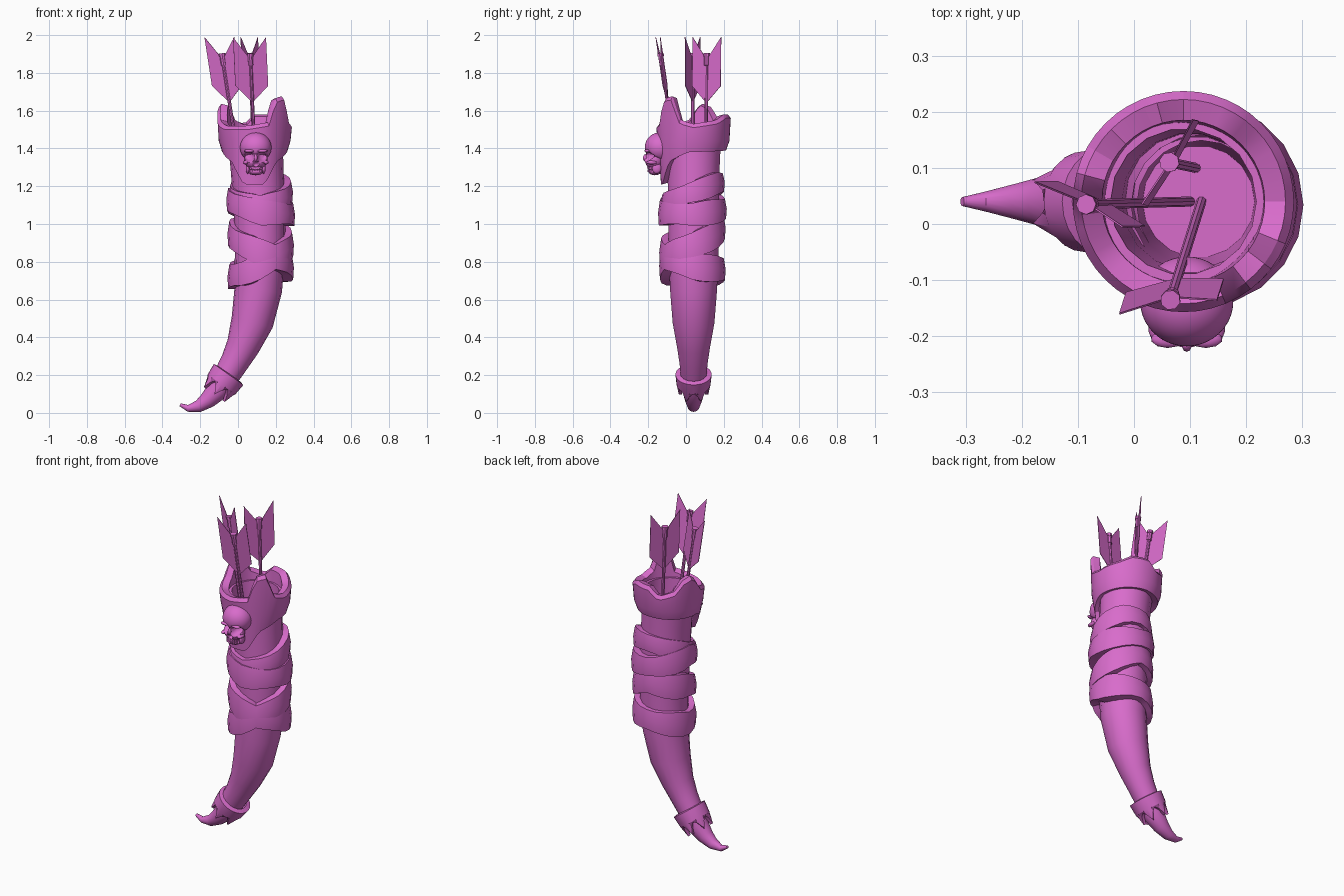
import bpy, bmesh, math
from math import sin, cos, pi, radians
from mathutils import Vector, Matrix

if "Cube" in bpy.data.objects:
    bpy.data.objects.remove(bpy.data.objects["Cube"])

COLOR = (0.69, 0.15, 0.60, 1)
orchid = bpy.data.materials.new("orchid_pink")
orchid.use_nodes = True
orchid.diffuse_color = COLOR
orchid.node_tree.nodes["Principled BSDF"].inputs["Base Color"].default_value = COLOR

CY = 0.04  # depth of the horn's centre line


def finish(name, bm, angle=35):
    bmesh.ops.recalc_face_normals(bm, faces=bm.faces)
    mesh = bpy.data.meshes.new(name)
    bm.to_mesh(mesh)
    bm.free()
    mesh.materials.append(orchid)
    ob = bpy.data.objects.new(name, mesh)
    bpy.context.collection.objects.link(ob)
    bpy.ops.object.select_all(action='DESELECT')
    ob.select_set(True)
    bpy.context.view_layer.objects.active = ob
    bpy.ops.object.shade_smooth_by_angle(angle=radians(angle))
    return ob


def loft(name, rings, closed=False, caps=False, angle=35):
    """Skin a list of equal-length point rings."""
    bm = bmesh.new()
    rows = [[bm.verts.new(p) for p in ring] for ring in rings]
    n = len(rows[0])
    pairs = list(zip(rows, rows[1:])) + ([(rows[-1], rows[0])] if closed else [])
    for a, b in pairs:
        for i in range(n):
            bm.faces.new((a[i], a[(i + 1) % n], b[(i + 1) % n], b[i]))
    if caps:
        bm.faces.new(rows[0])
        bm.faces.new(rows[-1])
    return finish(name, bm, angle)


def keyed(deg, keys, period=360):
    """Linear blend of (degree, value) keys that wrap around."""
    keys = sorted((k % period, v) for k, v in keys)
    keys = [(keys[-1][0] - period, keys[-1][1])] + keys + [(keys[0][0] + period, keys[0][1])]
    d = deg % period
    for (a, va), (b, vb) in zip(keys, keys[1:]):
        if a <= d <= b:
            return va + (vb - va) * (d - a) / max(b - a, 1e-6)


# Horn body: swept rings, then back down the inside to a floor
SPINE = [(-.306, .043, .008), (-.265, .024, .018), (-.21, .035, .032), (-.16, .068, .045),
         (-.11, .12, .06), (-.065, .19, .068), (-.02, .265, .075), (.025, .35, .088),
         (.075, .48, .112), (.107, .65, .126), (.117, .85, .134), (.113, 1.1, .137),
         (.1, 1.3, .14), (.088, 1.5, .15)]
INSIDE = [(.088, 1.5, .13), (.1, 1.3, .122), (.113, 1.0, .115), (.115, .7, .1)]


def spine_ring(i, pts, n=18):
    a, b = pts[max(i - 1, 0)], pts[min(i + 1, len(pts) - 1)]
    t = Vector((b[0] - a[0], 0, b[1] - a[1])).normalized()
    if i > 9:
        t = Vector((0, 0, 1))
    side = Vector((t.z, 0, -t.x))
    c = Vector((pts[i][0], CY, pts[i][1]))
    return [c + pts[i][2] * (side * cos(2 * pi * k / n) + Vector((0, sin(2 * pi * k / n), 0)))
            for k in range(n)]


loft("horn_body", [spine_ring(i, SPINE) for i in range(len(SPINE))] +
     [[(x + r * cos(2 * pi * k / 18), CY + r * sin(2 * pi * k / 18), z) for k in range(18)]
      for x, z, r in INSIDE], caps=True)

# Crown-like rim with tall points and a front tongue behind the skull
RIM_TOP = [(-100, 1.52), (-65, 1.54), (-57, 1.66), (-38, 1.68), (-22, 1.55), (0, 1.53), (40, 1.55),
           (60, 1.58), (90, 1.58), (108, 1.53), (135, 1.56), (150, 1.62), (168, 1.64),
           (188, 1.55), (215, 1.52)]
RIM_LOW = [(-110, 1.21), (-72, 1.21), (-48, 1.33), (-10, 1.38), (90, 1.39), (190, 1.38), (225, 1.33)]
rim = []
for k in range(48):
    d = k * 7.5
    top, low = keyed(d, RIM_TOP), keyed(d, RIM_LOW)
    rim.append([(.088 + r * cos(radians(d)), CY + r * sin(radians(d)), z) for r, z in
                ((.135, low + .01), (.172, low), (.19, 1.44), (.197, top - .02), (.182, top), (.145, top - .01))])
loft("crown_rim", rim, closed=True, angle=28)


# Wrapped leather straps
def strap(name, keys, height, inner, outer, turns=1, steps=20):
    rows = []
    for k in range(steps * turns):
        d = k * 360 / steps
        z = keyed(d, keys, 360 * turns)
        h = height / 2 * (1 + .12 * sin(3 * radians(d)))
        rows.append([(.12 + r * cos(radians(d)), .034 + r * sin(radians(d)), z + s)
                     for r, s in ((inner, -h), (outer, -h), (outer + .004, 0), (outer - .006, h), (inner, h))])
    return loft(name, rows, closed=True, angle=25)


strap("middle_strap", [(0, 1.05), (90, 1.08), (180, 1.13), (225, 1.1), (270, 1.06)], .12, .125, .178)
strap("upper_strap", [(0, 1.17), (60, 1.22), (100, 1.22), (180, 1.15), (270, 1.09)], .11, .125, .167)
strap("crossed_strap", [(0, .89), (90, .98), (180, .95), (270, .85), (360, .77),
                        (450, .76), (540, .72), (600, .74), (630, .78), (680, .86)],
      .13, .115, .172, turns=2)

# Tilted collar near the tip with a notched lower edge
axis = Vector((.58, 0, .815))
across = Vector((.815, 0, -.58))
collar = []
for k in range(24):
    a = 2 * pi * k / 24
    out = across * cos(a) + Vector((0, sin(a), 0))
    drop = (-.035, -.055, -.095, -.055)[k % 4]
    c = Vector((-.07, CY, .175))
    collar.append([c + out * r + axis * h for r, h in
                   ((.062, drop), (.078, drop), (.09, -.03), (.096, .035), (.07, .04))])
loft("tip_collar", collar, closed=True, angle=25)


# Arrows: shaft, nock and a flat pair of vanes
def tube(name, a, b, r, n=8):
    axis = b - a
    bm = bmesh.new()
    bmesh.ops.create_cone(bm, cap_ends=True, segments=n, radius1=r, radius2=r, depth=axis.length)
    bm.transform(Matrix.Translation((a + b) / 2) @ axis.to_track_quat('Z', 'Y').to_matrix().to_4x4())
    return finish(name, bm)


def arrow(tag, head, foot, facing):
    head, foot = Vector(head), Vector(foot)
    up = (head - foot).normalized()
    tube(tag + "_arrow_shaft", foot, head, .009)
    tube(tag + "_arrow_nock", head - up * .06, head, .014)
    tube(tag + "_arrow_nock_lip", head - up * .012, head + up * .004, .018)
    out = Vector((cos(radians(facing)), sin(radians(facing)), 0))
    thick = out.cross(up).normalized() * .0015
    for side, label in ((1, "near"), (-1, "far")):
        edge = [head + up * h + out * side * w
                for w, h in ((0, -.26), (.088, -.17), (.088, .09), (0, -.03))]
        loft(f"{tag}_arrow_{label}_vane", [[p + thick for p in edge], [p - thick for p in edge]], caps=True)


arrow("right", (-.085, .035, 1.9), (.1, .04, .7), 153)
arrow("back", (.063, .11, 1.9), (.11, .1, .7), 59)
arrow("front", (.065, -.135, 1.9), (.12, .04, .7), 8)

# Skull ornament, with sockets and nose pressed into the surface
SX = .094
DENTS = [(-.033, 1.357, .027, .04), (.033, 1.357, .027, .04), (0, 1.318, .015, .025)]


def blob(name, centre, radii, detail=2, dents=()):
    bm = bmesh.new()
    bmesh.ops.create_icosphere(bm, subdivisions=detail, radius=1)
    for v in bm.verts:
        v.co = Vector(c + r * s for c, r, s in zip(centre, radii, v.co))
        if v.co.y < centre[1]:
            for dx, dz, r, depth in dents:
                f = 1 - (math.hypot(v.co.x - SX - dx, v.co.z - dz) / r) ** 4
                if f > 0:
                    v.co.y += depth * f
    return finish(name, bm, 60)


blob("skull_cranium", (SX, -.138, 1.405), (.083, .08, .08), 4, DENTS)
blob("skull_face", (SX, -.168, 1.34), (.062, .052, .052), 4, DENTS)
blob("skull_muzzle", (SX, -.172, 1.302), (.038, .034, .026), 3, DENTS[2:])
blob("skull_jaw", (SX, -.165, 1.278), (.04, .034, .02), 3)
blob("skull_nose_bridge", (SX, -.215, 1.35), (.009, .013, .02))
for side, label in ((1, "left"), (-1, "right")):
    blob(label + "_brow", (SX + side * .034, -.205, 1.387), (.03, .016, .009))
    blob(label + "_cheekbone", (SX + side * .053, -.182, 1.326), (.016, .03, .011))
    blob(label + "_jaw_side", (SX + side * .042, -.155, 1.295), (.011, .025, .03))

# Teeth rows
for row, z in (("upper", 1.294), ("lower", 1.28)):
    for i in range(6):
        u = (i - 2.5) * .011
        bm = bmesh.new()
        bmesh.ops.create_cube(bm, size=1)
        bm.transform(Matrix.Translation((SX + u, -.198 + u * u * 12, z)) @ Matrix.Diagonal((.009, .014, .012, 1)))
        finish(f"{row}_tooth_{i + 1}", bm)
